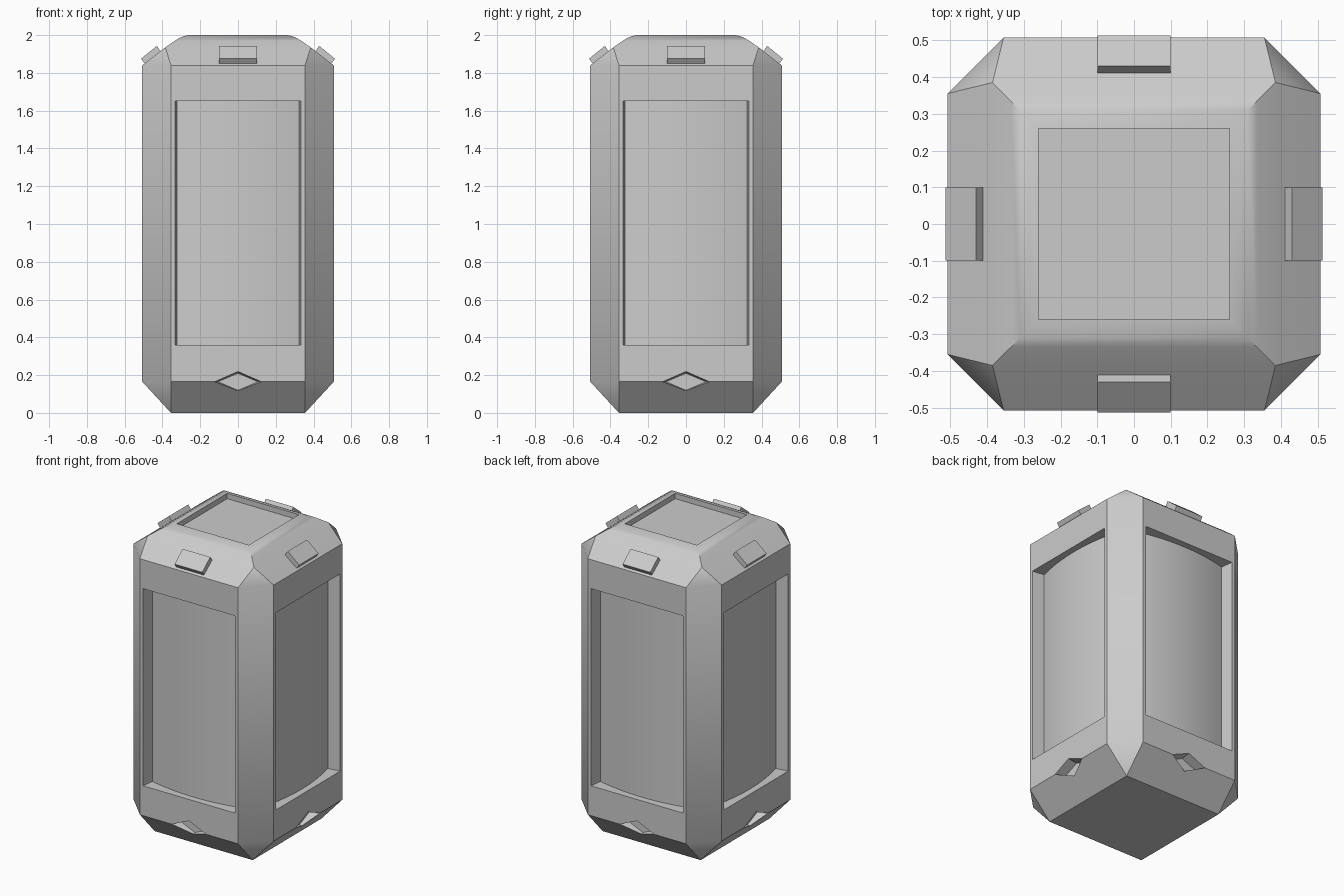
import bpy, bmesh, math
from mathutils import Matrix, Vector

if "Cube" in bpy.data.objects:
    bpy.data.objects.remove(bpy.data.objects["Cube"])


def finish(bm, name):
    bmesh.ops.remove_doubles(bm, verts=bm.verts, dist=1e-5)
    bmesh.ops.recalc_face_normals(bm, faces=bm.faces)
    me = bpy.data.meshes.new(name)
    bm.to_mesh(me)
    bm.free()
    ob = bpy.data.objects.new(name, me)
    bpy.context.collection.objects.link(ob)
    return ob


def prism(bm, bottom, top):
    """Closed solid between two matching outlines."""
    a = [bm.verts.new(p) for p in bottom]
    b = [bm.verts.new(p) for p in top]
    n = len(a)
    bm.faces.new(a[::-1])
    bm.faces.new(b)
    for i in range(n):
        j = (i + 1) % n
        bm.faces.new((a[i], a[j], b[j], b[i]))


# Container shell: rings of (half width, straight half length, height)
rings = [(.355, .355, 0), (.507, .355, .165), (.507, .355, 1.84),
         (.385, .385, 1.935), (.335, .335, 1.97), (.31, .31, 1.985),
         (.285, .285, 1.995), (.26, .26, 2.0), (.26, .26, 1.965)]
bm = bmesh.new()
loops = []
for h, c, z in rings:
    pts = [(c, -h), (h, -c), (h, c), (c, h), (-c, h), (-h, c), (-h, -c), (-c, -h)]
    loops.append([bm.verts.new((x, y, z)) for x, y in pts])
for lo, hi in zip(loops, loops[1:]):
    for i in range(8):
        j = (i + 1) % 8
        bm.faces.new((lo[i], lo[j], hi[j], hi[i]))
bm.faces.new(loops[0][::-1])
bm.faces.new(loops[-1])
bmesh.ops.dissolve_degenerate(bm, dist=1e-5, edges=bm.edges)
body = finish(bm, "container_body")

# Cutters: bowed side panels and diamond notches on all four sides
bm = bmesh.new()
for k in range(4):
    rot = Matrix.Rotation(k * math.pi / 2, 4, 'Z')
    outline = [(-.34, -.56), (.34, -.56)]
    for i in range(13):
        t = 1 - i / 6
        outline.append((.322 * t, -.465 + .04 * t * t))
    prism(bm, [rot @ Vector((x, y, .36)) for x, y in outline],
          [rot @ Vector((x, y, 1.65)) for x, y in outline])
    diamond = [(-1, 0), (0, -1), (1, 0), (0, 1)]
    prism(bm, [rot @ Vector((.14 * x, -.56, .165 + .062 * z)) for x, z in diamond],
          [rot @ Vector((.105 * x, -.445, .165 + .045 * z)) for x, z in diamond])
cutter = finish(bm, "recess_cutter")
cutter.hide_render = True

mod = body.modifiers.new("recesses", 'BOOLEAN')
mod.operation = 'DIFFERENCE'
mod.solver = 'EXACT'
mod.object = cutter
bpy.context.view_layer.objects.active = body
body.select_set(True)
bpy.ops.object.modifier_apply(modifier=mod.name)
bpy.data.objects.remove(cutter)
bpy.ops.object.shade_smooth_by_angle(angle=math.radians(35))

# Clips on the sloped shoulders
profile = [(-.513, 1.875), (-.43, 1.943), (-.41, 1.915), (-.493, 1.847)]
for k, side in enumerate(("front", "right", "back", "left")):
    rot = Matrix.Rotation(k * math.pi / 2, 4, 'Z')
    bm = bmesh.new()
    prism(bm, [rot @ Vector((-.1, y, z)) for y, z in profile],
          [rot @ Vector((.1, y, z)) for y, z in profile])
    finish(bm, side + "_clip")
